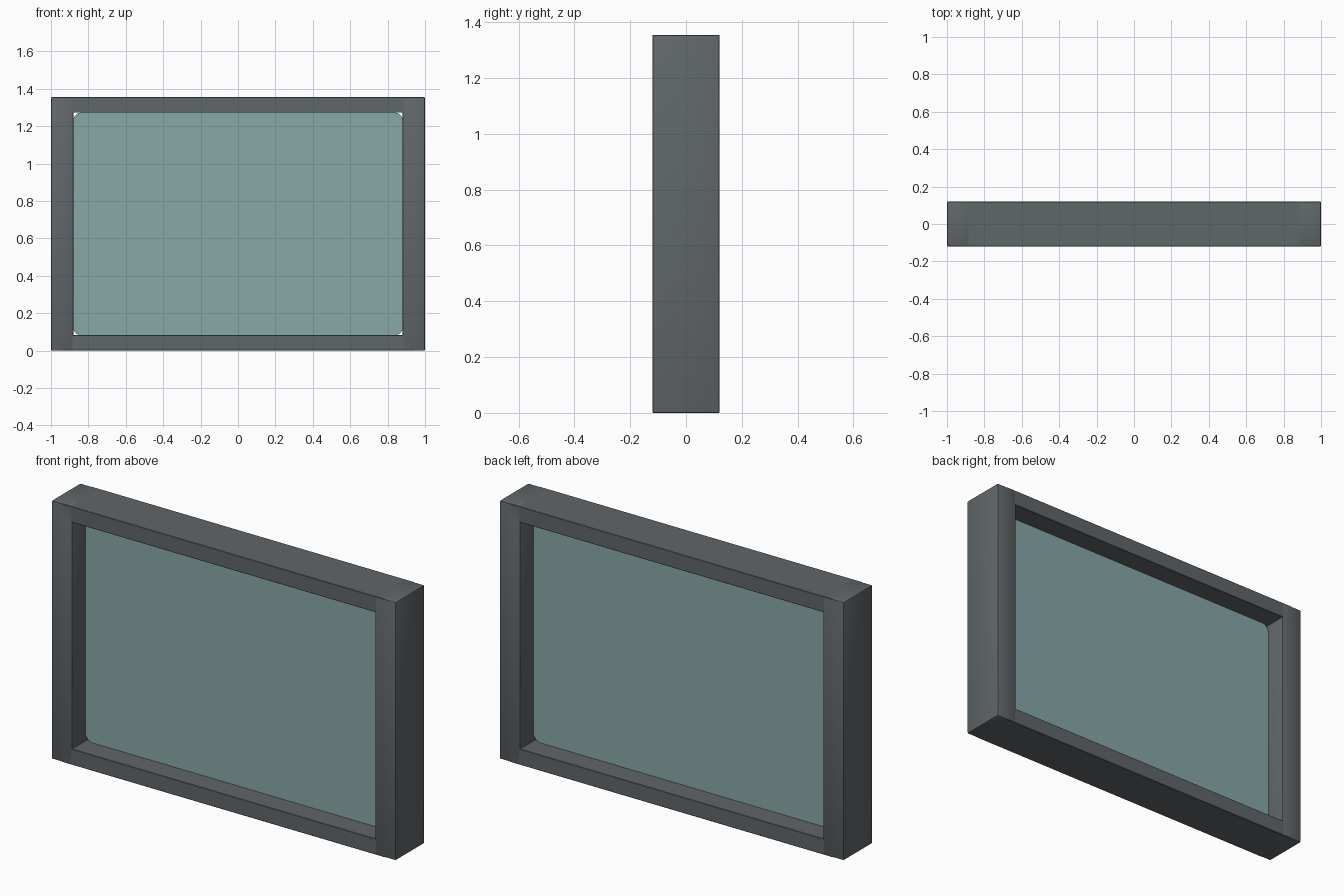
import bpy, bmesh

if "Cube" in bpy.data.objects:
    bpy.data.objects.remove(bpy.data.objects["Cube"], do_unlink=True)

HEIGHT, DEPTH = 1.355, 0.24
POST_W, RAIL_H = 0.12, 0.083
OPEN_X = 1 - POST_W


def material(name, rgb):
    mat = bpy.data.materials.new(name)
    mat.use_nodes = True
    colour = (*rgb, 1)
    mat.diffuse_color = colour
    mat.node_tree.nodes["Principled BSDF"].inputs["Base Color"].default_value = colour
    return mat


def box(name, centre, size, mat, bevel, segments=2, upright_only=False):
    """Box with rounded edges; upright_only rounds just the edges along y."""
    bm = bmesh.new()
    bmesh.ops.create_cube(bm, size=1)
    bmesh.ops.scale(bm, vec=size, verts=bm.verts)
    edges = [e for e in bm.edges if not upright_only
             or abs(e.verts[0].co.y - e.verts[1].co.y) > 0.001]
    bmesh.ops.bevel(bm, geom=edges, offset=bevel, segments=segments,
                    profile=0.5, affect='EDGES')
    mesh = bpy.data.meshes.new(name)
    bm.to_mesh(mesh)
    bm.free()
    obj = bpy.data.objects.new(name, mesh)
    obj.location = centre
    mesh.materials.append(mat)
    bpy.context.collection.objects.link(obj)
    bpy.ops.object.select_all(action='DESELECT')
    obj.select_set(True)
    bpy.context.view_layer.objects.active = obj
    bpy.ops.object.shade_smooth_by_angle()
    return obj


frame_grey = material("frame_grey", (0.117, 0.133, 0.141))
glass_teal = material("glass_teal", (0.246, 0.392, 0.386))

# Upright posts, softly rounded
for name, side in (("left_post", 1), ("right_post", -1)):
    box(name, (side * (1 - POST_W / 2), 0, HEIGHT / 2),
        (POST_W, DEPTH, HEIGHT), frame_grey, 0.006)

# Crisp rails running between the post centres
for name, z in (("bottom_rail", RAIL_H / 2), ("top_rail", HEIGHT - RAIL_H / 2)):
    box(name, (0, 0, z), (2 - POST_W, DEPTH, RAIL_H), frame_grey, 0.002, 1)

# Thin pane with rounded corners, midway through the frame
box("glass_pane", (0, 0, HEIGHT / 2),
    (2 * OPEN_X, 0.015, HEIGHT - 2 * RAIL_H), glass_teal, 0.04, 6, True)
